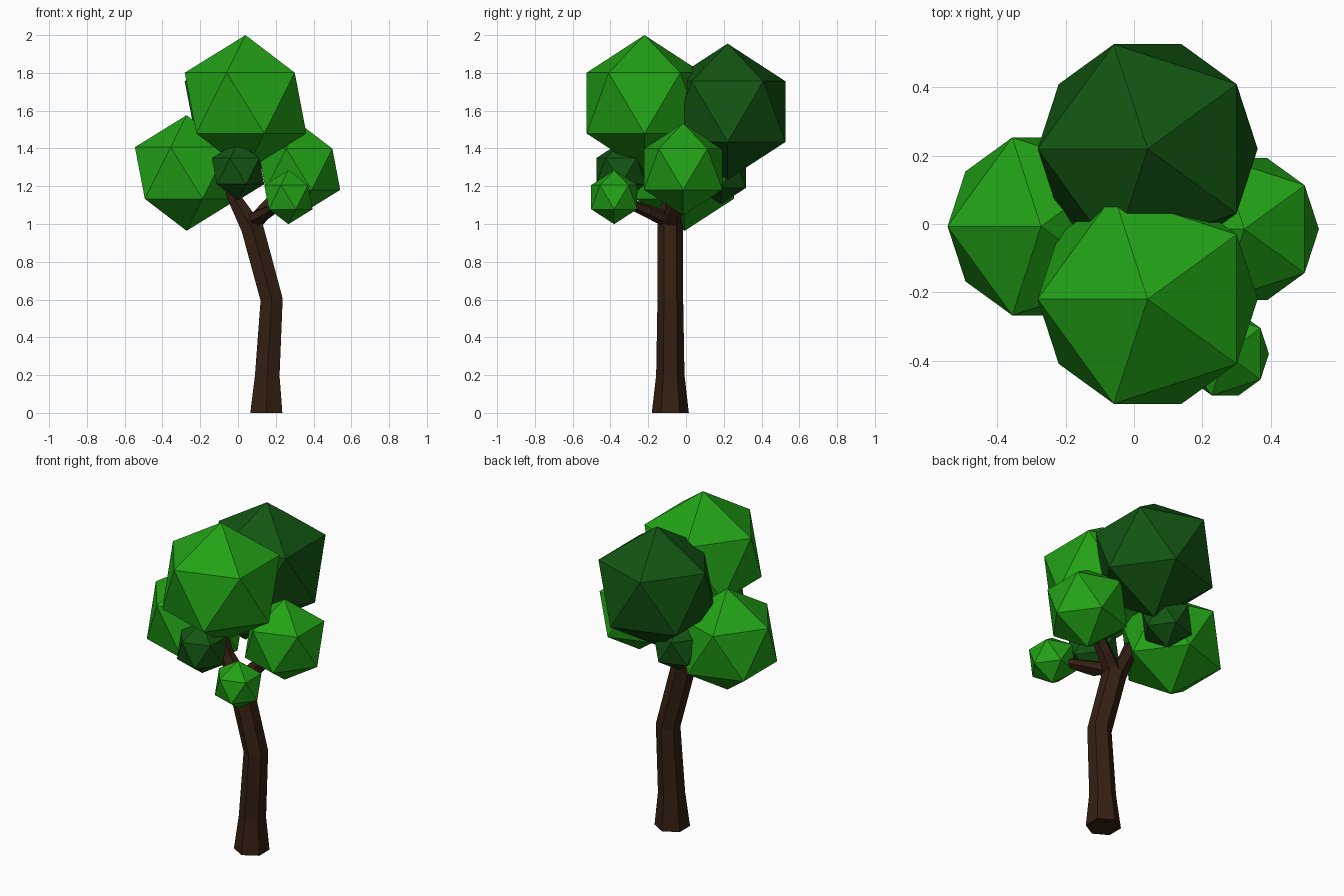
import bpy, bmesh, math
from mathutils import Vector, Matrix

if "Cube" in bpy.data.objects:
    bpy.data.objects.remove(bpy.data.objects["Cube"])


def material(name, rgb):
    m = bpy.data.materials.new(name)
    m.diffuse_color = (*rgb, 1)
    m.use_nodes = True
    m.node_tree.nodes["Principled BSDF"].inputs["Base Color"].default_value = m.diffuse_color
    return m


light = material("light_leaf", (0.016, 0.36, 0.008))
dark = material("dark_leaf", (0.006, 0.09, 0.006))
bark = material("bark", (0.035, 0.014, 0.006))


def finish(name, bm, mat):
    bmesh.ops.recalc_face_normals(bm, faces=bm.faces)
    me = bpy.data.meshes.new(name)
    bm.to_mesh(me)
    bm.free()
    me.materials.append(mat)
    ob = bpy.data.objects.new(name, me)
    bpy.context.collection.objects.link(ob)
    return ob


def leaf_clump(name, centre, radius, mat):
    bm = bmesh.new()
    bmesh.ops.create_icosphere(
        bm, subdivisions=1, radius=radius,
        matrix=Matrix.Translation(centre) @ Matrix.Rotation(math.pi, 4, 'Z'))
    return finish(name, bm, mat)


def limb(name, path, sides=6):
    """Tapered tube along (x, y, z, radius) points, mitred at the bends."""
    bm = bmesh.new()
    pts = [Vector(p[:3]) for p in path]
    rings = []
    for i, p in enumerate(pts):
        t = Vector()
        if i > 0:
            t += (p - pts[i - 1]).normalized()
        if i < len(pts) - 1:
            t += (pts[i + 1] - p).normalized()
        t.normalize()
        y = Vector((0, 1, 0))
        u = (y - t * y.dot(t)).normalized()
        v = t.cross(u)
        ring = []
        for k in range(sides):
            a = math.tau * k / sides
            co = p + (u * math.cos(a) + v * math.sin(a)) * path[i][3]
            if p.z == 0:
                co.z = 0      # flat foot
            ring.append(bm.verts.new(co))
        rings.append(ring)
    for a, b in zip(rings, rings[1:]):
        for k in range(sides):
            j = (k + 1) % sides
            bm.faces.new((a[k], a[j], b[j], b[k]))
    bm.faces.new(rings[0])
    bm.faces.new(rings[-1])
    return finish(name, bm, bark)


# Trunk and branches
limb("trunk", [(0.15, -0.083, 0, 0.098), (0.155, -0.083, 0.2, 0.075),
               (0.178, -0.083, 0.6, 0.068), (0.07, -0.083, 1.0, 0.068)])
limb("left_branch", [(0.065, -0.083, 0.99, 0.062), (-0.015, -0.083, 1.13, 0.042),
                     (-0.05, -0.083, 1.22, 0.038)])
limb("right_branch", [(0.08, -0.083, 1.0, 0.05), (0.16, -0.06, 1.09, 0.045),
                      (0.28, -0.03, 1.22, 0.035)])
limb("front_branch", [(0.08, -0.09, 1.02, 0.045), (0.17, -0.21, 1.07, 0.033),
                      (0.25, -0.35, 1.13, 0.025)])

# Foliage
leaf_clump("top_front_leaves", (0.04, -0.22, 1.64), 0.36, light)
leaf_clump("top_back_leaves", (0.04, 0.22, 1.595), 0.36, dark)
leaf_clump("left_leaves", (-0.272, -0.007, 1.27), 0.306, light)
leaf_clump("right_leaves", (0.323, -0.015, 1.29), 0.244, light)
leaf_clump("low_front_leaves", (0.267, -0.38, 1.142), 0.143, light)
leaf_clump("small_front_leaves", (0.0, -0.343, 1.28), 0.155, dark)
leaf_clump("small_back_leaves", (-0.08, 0.185, 1.26), 0.155, dark)
